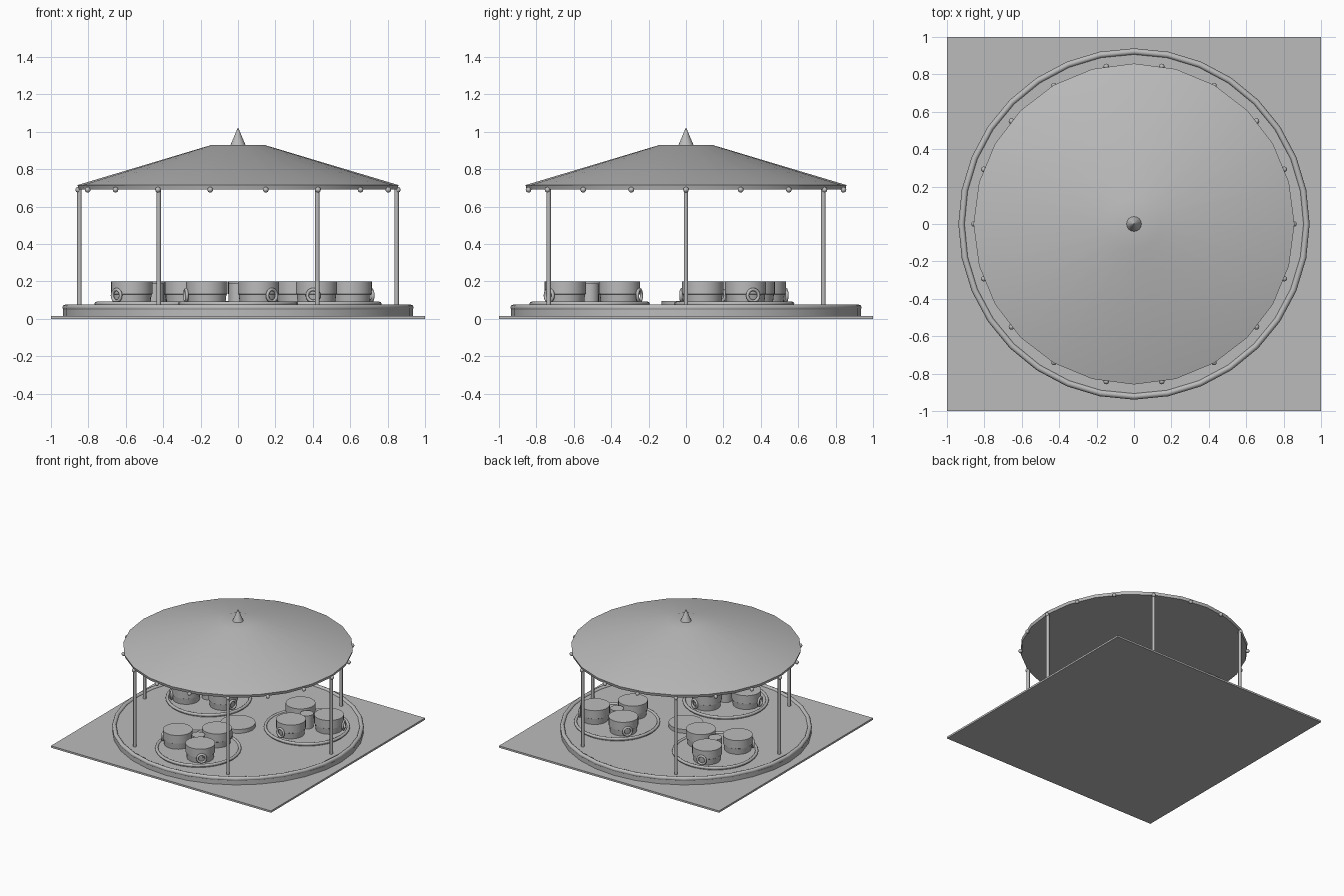
import bpy
import bmesh
from math import radians, cos, sin, pi
from mathutils import Matrix, Vector

cube = bpy.data.objects.get("Cube")
if cube:
    bpy.data.objects.remove(cube, do_unlink=True)

GREY = (0.5, 0.5, 0.5, 1)
grey = bpy.data.materials.new("plain_grey")
grey.use_nodes = True
grey.diffuse_color = GREY
grey.node_tree.nodes["Principled BSDF"].inputs["Base Color"].default_value = GREY


def finish(ob, name, angle=35):
    """Name the active object, colour it and smooth it, keeping hard edges."""
    ob.name = ob.data.name = name
    ob.data.materials.clear()
    ob.data.materials.append(grey)
    bpy.ops.object.shade_smooth_by_angle(angle=radians(angle))
    return ob


def lathe(name, profile, sides, x=0, y=0, turn=0):
    """Solid of revolution from (radius, height) pairs, closed at both ends."""
    bm = bmesh.new()
    rings = []
    for r, z in profile:
        angles = [2 * pi * i / sides + turn for i in range(sides)]
        rings.append([bm.verts.new((r * cos(a), r * sin(a), z)) for a in angles])
    for low, high in zip(rings, rings[1:]):
        for i in range(sides):
            j = (i + 1) % sides
            bm.faces.new((low[i], low[j], high[j], high[i]))
    bm.faces.new(rings[0][::-1])
    bm.faces.new(rings[-1])
    mesh = bpy.data.meshes.new(name)
    bm.to_mesh(mesh)
    bm.free()
    ob = bpy.data.objects.new(name, mesh)
    ob.location = (x, y, 0)
    bpy.context.collection.objects.link(ob)
    bpy.ops.object.select_all(action="DESELECT")
    ob.select_set(True)
    bpy.context.view_layer.objects.active = ob
    return finish(ob, name)


def ring(name, location, major, minor, sides, rotation=(0, 0, 0)):
    bpy.ops.mesh.primitive_torus_add(
        location=location, rotation=rotation, major_radius=major,
        minor_radius=minor, major_segments=sides, minor_segments=8)
    return finish(bpy.context.object, name, 60)


def polar(radius, degrees):
    return radius * cos(radians(degrees)), radius * sin(radians(degrees))


# Ground plate and round platform with a raised rim
bpy.ops.mesh.primitive_cube_add(size=1, location=(0, 0, 0.0075))
plate = bpy.context.object
plate.scale = (2, 2, 0.015)
bpy.ops.object.transform_apply(location=False, rotation=False, scale=True)
finish(plate, "ground_plate")
lathe("platform", [(0.935, 0.012), (0.935, 0.063)], 32)
ring("platform_rim", (0, 0, 0.06), 0.922, 0.017, 32)
lathe("centre_disc", [(0.13, 0.06), (0.13, 0.095)], 24)

# Canopy with a flat crown and a pointed finial
lathe("canopy", [(0.852, 0.692), (0.858, 0.715), (0.14, 0.93)], 24)
lathe("finial", [(0.042, 0.925), (0.002, 1.02)], 16)

# Six canopy posts
for i in range(6):
    x, y = polar(0.848, 60 * i)
    lathe(f"post_{i + 1}", [(0.012, 0.06), (0.012, 0.7)], 12, x, y)

# Light bulbs under the canopy edge
for i in range(18):
    bpy.ops.mesh.primitive_uv_sphere_add(
        segments=12, ring_count=8, radius=0.015,
        location=(*polar(0.855, 20 * i), 0.69))
    finish(bpy.context.object, f"bulb_{i + 1}", 60)

# Three turntables, each with a hub and three cups facing outward
for t, spin in enumerate((70, 21, 104)):
    cx, cy = polar(0.515, -90 + 120 * t)
    tag = f"turntable_{t + 1}"
    lathe(tag, [(0.31, 0.06), (0.31, 0.082)], 32, cx, cy)
    ring(tag + "_rim", (cx, cy, 0.08), 0.31, 0.012, 32)
    lathe(tag + "_hub", [(0.05, 0.075), (0.05, 0.19)], 16, cx, cy)
    for c in range(3):
        angle = spin + 120 * c
        dx, dy = polar(0.17, angle)
        hx, hy = polar(0.283, angle)
        cup = f"{tag}_cup_{c + 1}"
        lathe(cup, [(0.1, 0.08), (0.106, 0.13), (0.111, 0.133), (0.111, 0.2)],
              24, cx + dx, cy + dy, radians(angle))
        ring(cup + "_handle", (cx + hx, cy + hy, 0.125), 0.032, 0.009, 16,
             (0, pi / 2, radians(angle)))
